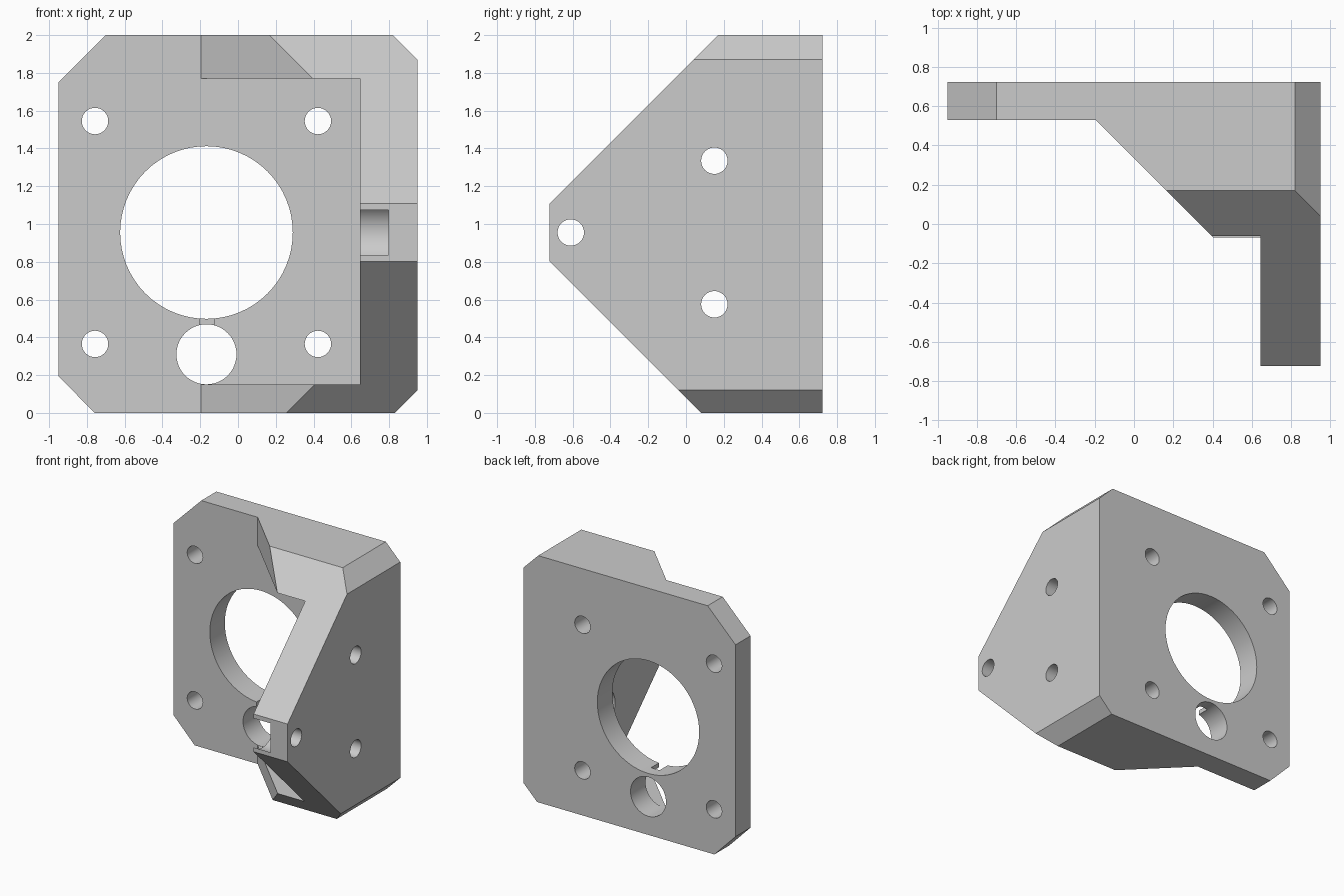
import bpy, bmesh, math
from mathutils import Vector

cube = bpy.data.objects.get("Cube")
if cube:
    bpy.data.objects.remove(cube, do_unlink=True)

grey = bpy.data.materials.new("plain grey")
grey.use_nodes = True
grey.diffuse_color = (0.6, 0.6, 0.6, 1)
grey.node_tree.nodes["Principled BSDF"].inputs["Base Color"].default_value = (0.6, 0.6, 0.6, 1)


def prism(name, outline, axis, lo, hi):
    """Extrude a 2D outline along an axis; the outline uses the other two axes in order."""
    def place(p, d):
        v = list(p)
        v.insert("xyz".index(axis), d)
        return Vector(v)
    bm = bmesh.new()
    face = bm.faces.new([bm.verts.new(place(p, lo)) for p in outline])
    result = bmesh.ops.extrude_face_region(bm, geom=[face])
    moved = [g for g in result["geom"] if isinstance(g, bmesh.types.BMVert)]
    bmesh.ops.translate(bm, vec=place((0, 0), hi - lo), verts=moved)
    bmesh.ops.recalc_face_normals(bm, faces=bm.faces)
    mesh = bpy.data.meshes.new(name)
    bm.to_mesh(mesh)
    bm.free()
    mesh.materials.append(grey)
    obj = bpy.data.objects.new(name, mesh)
    bpy.context.collection.objects.link(obj)
    return obj


def circle(a, b, r, n=32):
    return [(a + r * math.cos(math.tau * i / n), b + r * math.sin(math.tau * i / n)) for i in range(n)]


def rect(a0, b0, a1, b1):
    return [(a0, b0), (a1, b0), (a1, b1), (a0, b1)]


def combine(body, tool, operation="DIFFERENCE"):
    tool.hide_render = True
    mod = body.modifiers.new(tool.name, "BOOLEAN")
    mod.operation, mod.solver, mod.object = operation, "EXACT", tool
    bpy.ops.object.select_all(action="DESELECT")
    bpy.context.view_layer.objects.active = body
    body.select_set(True)
    bpy.ops.object.modifier_apply(modifier=mod.name)
    bpy.data.objects.remove(tool, do_unlink=True)


# Block with clipped corners, seen from the front
bracket = prism("motor_bracket", [(-0.76, 0), (0.83, 0), (0.95, 0.12), (0.95, 1.87), (0.82, 2),
                                  (-0.7, 2), (-0.95, 1.75), (-0.95, 0.195)], "y", -0.722, 0.722)

# Triangular side wall outline
combine(bracket, prism("side_outline", [(1, -0.1), (0.18, -0.1), (-0.722, 0.802), (-0.722, 1.108),
                                        (0.27, 2.1), (1, 2.1)], "x", -1.2, 1.2), "INTERSECT")

# Sloped ends of the top and bottom flanges
combine(bracket, prism("plan_outline", [(-1.2, 1), (-1.2, 0.53), (-0.195, 0.53), (0.6, -0.265),
                                        (0.6, -1), (1.2, -1), (1.2, 1)], "z", -0.2, 2.2), "INTERSECT")

# Motor pocket
combine(bracket, prism("pocket", rect(-1.3, 0.15, 0.645, 1.77), "y", -1, 0.53))

# Face plate openings: boss hole, access hole, four screw holes
CX, CZ = -0.167, 0.955
combine(bracket, prism("boss_hole", circle(CX, CZ, 0.457, 64), "y", 0.4, 0.9))
combine(bracket, prism("access_hole", circle(CX, 0.31, 0.159, 48), "y", 0.4, 0.9))
for sx in (-1, 1):
    for sz in (-1, 1):
        combine(bracket, prism("plate_screw", circle(CX + sx * 0.59, CZ + sz * 0.59, 0.07), "y", 0.4, 0.9))

# Shallow slit joining the two large holes
combine(bracket, prism("slit", rect(-0.205, 0.4, -0.128, 0.55), "y", 0.4, 0.63))

# Counterbored screw holes through the side wall
for y, z in ((-0.61, CZ), (0.15, CZ + 0.38), (0.15, CZ - 0.38)):
    combine(bracket, prism("wall_screw", circle(y, z, 0.07), "x", 0.5, 1.1))
    combine(bracket, prism("counterbore", circle(y, z, 0.163, 48), "x", 0.55, 0.797))

bpy.ops.object.shade_smooth_by_angle(angle=math.radians(20))
